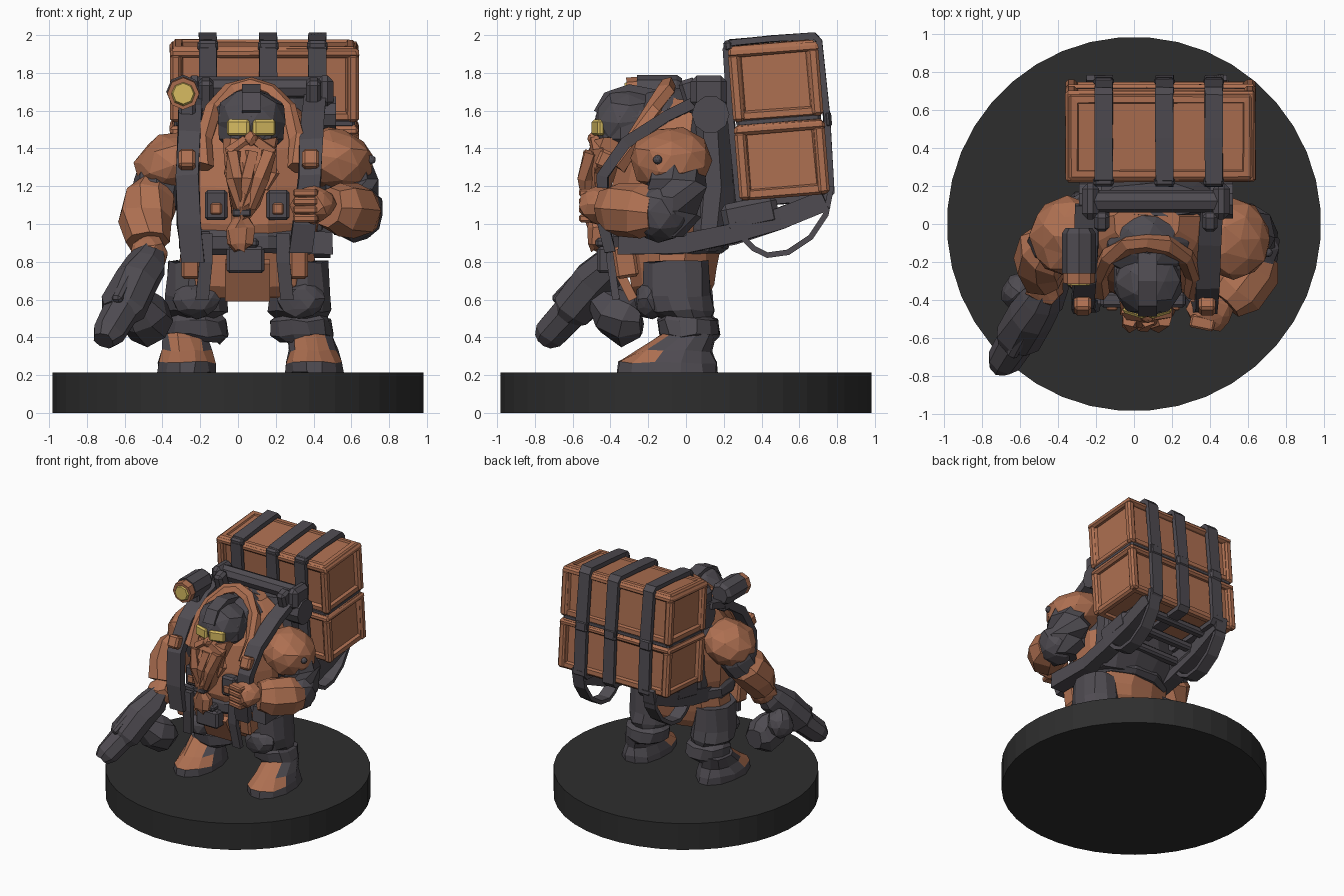
import bpy, bmesh, math, random
from mathutils import Vector, Matrix, Euler

if "Cube" in bpy.data.objects:
    bpy.data.objects.remove(bpy.data.objects["Cube"])

random.seed(4)


def material(name, rgb):
    m = bpy.data.materials.new(name)
    m.diffuse_color = (*rgb, 1)
    m.use_nodes = True
    m.node_tree.nodes["Principled BSDF"].inputs["Base Color"].default_value = m.diffuse_color
    return m


ORANGE = material("burnt_orange", (0.42, 0.16, 0.082))
GREY = material("dark_grey", (0.078, 0.071, 0.083))
YELLOW = material("lens_yellow", (0.68, 0.5, 0.12))
BLACK = material("base_black", (0.027, 0.027, 0.027))


def finish(name, bm, mat, rough=0.0, mat2=None, rule=None, matrix=None):
    """Jitter, recalculate normals, paint by rule and link the object."""
    for v in bm.verts:
        v.co += Vector([random.uniform(-rough, rough) for _ in range(3)])
    if matrix:
        bm.transform(matrix)
    bmesh.ops.recalc_face_normals(bm, faces=bm.faces)
    if rule:
        for f in bm.faces:
            f.material_index = int(rule(f.calc_center_median(), f.normal))
    me = bpy.data.meshes.new(name)
    bm.to_mesh(me)
    bm.free()
    me.materials.append(mat)
    if mat2:
        me.materials.append(mat2)
    ob = bpy.data.objects.new(name, me)
    bpy.context.collection.objects.link(ob)
    return ob


def skin(name, rings, mat, closed=False, **kw):
    """Bridge equal-sized rings of points into a solid."""
    bm = bmesh.new()
    vs = [[bm.verts.new(p) for p in r] for r in rings]
    n = len(vs[0])
    for a, b in zip(vs, vs[1:] + (vs[:1] if closed else [])):
        for i in range(n):
            bm.faces.new((a[i], a[(i + 1) % n], b[(i + 1) % n], b[i]))
    if not closed:
        bm.faces.new(vs[0])
        bm.faces.new(vs[-1])
    return finish(name, bm, mat, **kw)


def loft(name, rows, mat, n=12, **kw):
    """Stacked horizontal ellipses: (cx, cy, z, rx, ry)."""
    a = [2 * math.pi * (i + 0.5) / n for i in range(n)]
    rings = [[(cx + rx * math.cos(t), cy + ry * math.sin(t), z) for t in a]
             for cx, cy, z, rx, ry in rows]
    return skin(name, rings, mat, **kw)


def tangents(pts, closed=False):
    k = len(pts)
    if closed:
        return [(pts[(i + 1) % k] - pts[i - 1]).normalized() for i in range(k)]
    return [(pts[min(i + 1, k - 1)] - pts[max(i - 1, 0)]).normalized() for i in range(k)]


def tube(name, rows, mat, n=8, **kw):
    """Round limb through points with radii: (x, y, z, r)."""
    pts = [Vector(r[:3]) for r in rows]
    rings = []
    for p, t, r in zip(pts, tangents(pts), rows):
        q = t.to_track_quat('Z', 'Y')
        rings.append([p + q @ Vector((r[3] * math.cos(a), r[3] * math.sin(a), 0))
                      for a in (2 * math.pi * i / n for i in range(n))])
    return skin(name, rings, mat, **kw)


def ribbon(name, pts, w, t, mat, closed=False, **kw):
    """Flat strap whose width runs along x."""
    pts = [Vector(p) for p in pts]
    X, rings = Vector((w / 2, 0, 0)), []
    for p, d in zip(pts, tangents(pts, closed)):
        nrm = d.cross(Vector((1, 0, 0))).normalized() * t / 2
        rings.append([p - X - nrm, p + X - nrm, p + X + nrm, p - X + nrm])
    return skin(name, rings, mat, closed=closed, **kw)


def blob(name, c, r, mat, rot=(0, 0, 0), rough=0.01, **kw):
    bm = bmesh.new()
    bmesh.ops.create_icosphere(bm, subdivisions=2, radius=1)
    bm.transform(Matrix.LocRotScale(Vector(c), Euler(rot), Vector(r)))
    return finish(name, bm, mat, rough=rough, **kw)


def box(name, c, s, mat, rot=(0, 0, 0), bevel=0.015, inset=0, **kw):
    bm = bmesh.new()
    bmesh.ops.create_cube(bm, size=1)
    bm.transform(Matrix.Diagonal((*s, 1)))
    faces = bm.faces[:]
    if bevel:
        bmesh.ops.bevel(bm, geom=bm.edges[:], offset=bevel, segments=1, affect='EDGES')
        faces = [f for f in bm.faces if len(f.verts) == 4 and max(map(abs, f.normal)) > 0.99]
    if inset:
        bmesh.ops.inset_individual(bm, faces=faces, thickness=inset)
        bmesh.ops.inset_individual(bm, faces=faces, thickness=0.012, depth=-0.022)
    bm.transform(Matrix.LocRotScale(Vector(c), Euler(rot), None))
    return finish(name, bm, mat, **kw)


# Round display base
loft("base", [(0, 0, 0, .985, .985), (0, 0, .215, .985, .985)], BLACK, n=40)

# Legs, boots and knee pads
for side, cx, fx in (("right", -.22, -.27), ("left", .33, .4)):
    loft(side + "_boot", [(fx, -.1, .21, .16, .27), (fx, -.1, .265, .155, .265),
         (fx, -.06, .33, .13, .2), (fx - .02, .02, .42, .12, .14)], GREY, rough=.008,
         mat2=ORANGE, rule=lambda c, n: c.y < -.15 and c.z > .26)
    loft(side + "_trouser_leg", [(cx + .01, .02, .37, .12, .13), (cx + .01, .02, .41, .17, .16),
         (cx, .01, .49, .165, .165), (cx, 0, .51, .14, .14), (cx, -.03, .54, .17, .18),
         (cx, -.05, .62, .165, .19), (cx, -.05, .8, .15, .18)], GREY, rough=.01)
    blob(side + "_knee_pad", (cx, -.18, .6), (.13, .09, .1), GREY)

# Tunic, belt and torso
loft("tunic_skirt", [(.05, -.07, .61, .27, .19), (.05, -.07, .67, .37, .22),
     (.05, -.07, .76, .38, .235), (.05, -.07, .9, .36, .26)], ORANGE, rough=.01)
loft("belt", [(.06, -.1, .84, .36, .3), (.06, -.1, .87, .385, .33),
     (.06, -.1, .94, .385, .33), (.06, -.1, .97, .36, .3)], GREY, rough=.01)
loft("torso", [(.06, -.09, .85, .34, .28), (.06, -.09, 1.0, .37, .33), (.06, -.08, 1.2, .39, .33),
     (.07, -.06, 1.4, .38, .29), (.07, -.03, 1.58, .28, .22), (.07, 0, 1.67, .17, .14)],
     ORANGE, rough=.012, mat2=GREY, rule=lambda c, n: c.y > .08 and c.z < 1.5)
box("belt_buckle", (.04, -.42, .81), (.2, .1, .14), GREY)
box("buckle_plate", (.04, -.44, .9), (.14, .08, .05), GREY)
ribbon("front_flap", [(.05, -.38, .8), (.05, -.33, .7), (.05, -.28, .6)], .24, .05, ORANGE)
for x, s in ((-.17, -1), (.24, 1)):
    ribbon("belt_tail", [(x, -.4, .95), (x, -.4, .8), (x + .02 * s, -.37, .6)], .07, .04, GREY)
    box("hip_pouch", (x + .08 * s, -.32, .8), (.1, .12, .17), ORANGE, rot=(.15, 0, 0))
    box("chest_pouch", (x * .8 + .02, -.4, 1.1), (.12, .08, .16), GREY)
    box("chest_buckle", (x * .8 + .02, -.44, 1.08), (.06, .03, .06), ORANGE, bevel=.008)

# Hood, helmet, goggles and nose
blob("hood_back", (.07, -.1, 1.53), (.24, .2, .2), GREY)
arch = [(-.25, -.36, 1.3), (-.25, -.27, 1.45), (-.2, -.17, 1.6), (-.1, -.11, 1.7), (0, -.1, 1.73)]
arch += [(-x, y, z) for x, y, z in arch[-2::-1]]
tube("hood_rim", [(x + .07, y, z, .05) for x, y, z in arch], ORANGE, n=6, rough=.008)
blob("helmet", (.07, -.3, 1.54), (.185, .19, .18), GREY)
loft("visor_band", [(.07, -.29, 1.42, .15, .15), (.07, -.29, 1.45, .18, .185),
     (.07, -.29, 1.57, .185, .19), (.07, -.29, 1.6, .17, .17)], GREY, n=10)
ribbon("helmet_crest", [(.07, -.47, 1.59), (.07, -.42, 1.68), (.07, -.3, 1.72),
       (.07, -.15, 1.69)], .1, .04, GREY)
for s in (-1, 1):
    box("goggle_lens", (.07 + .067 * s, -.465, 1.51), (.125, .04, .085), YELLOW,
        rot=(0, 0, .3 * s), bevel=.012)
    tube("moustache", [(.07 + .02 * s, -.48, 1.44, .035), (.07 + .1 * s, -.46, 1.38, .045),
         (.07 + .12 * s, -.46, 1.27, .03), (.06 + .09 * s, -.47, 1.18, .01)], ORANGE, n=5)
blob("nose", (.07, -.485, 1.45), (.035, .035, .04), ORANGE, rough=.004)

# Braided beard
loft("beard", [(.01, -.47, .86, .03, .03), (.01, -.47, .9, .07, .05), (.01, -.47, .98, .075, .05),
     (.01, -.49, 1.03, .045, .04), (.03, -.48, 1.1, .08, .06), (.05, -.47, 1.2, .1, .08),
     (.06, -.44, 1.33, .14, .1), (.07, -.39, 1.45, .15, .1)], ORANGE, n=9, rough=.012)
for x in (-.04, .03, .1):
    tube("beard_lock", [(x * 1.3 + .03, -.5, 1.38, .045), (x + .02, -.53, 1.24, .045),
         (x * .5 + .02, -.52, 1.08, .025)], ORANGE, n=5)
box("beard_clasp", (.02, -.49, 1.06), (.1, .1, .04), GREY, bevel=.008)

# Shoulders and arms
blob("right_shoulder", (-.35, -.06, 1.32), (.21, .21, .16), ORANGE, rot=(0, -.4, 0))
blob("left_shoulder", (.52, -.08, 1.34), (.21, .22, .17), ORANGE, rot=(0, .3, 0))
blob("shoulder_stud", (.7, -.15, 1.34), (.03, .025, .025), GREY, rough=0)
tube("right_upper_arm", [(-.37, -.05, 1.32, .14), (-.42, -.08, 1.2, .145), (-.45, -.11, 1.12, .13)],
     GREY, rough=.01)
tube("right_forearm", [(-.43, -.1, 1.19, .11), (-.46, -.14, 1.13, .15), (-.49, -.2, 1.02, .145),
     (-.48, -.28, .9, .115)], ORANGE, rough=.01)
blob("right_hand", (-.47, -.33, .84), (.1, .1, .1), ORANGE)
tube("left_upper_arm", [(.54, -.07, 1.32, .16), (.59, -.06, 1.2, .165), (.61, -.08, 1.06, .16),
     (.6, -.1, .95, .1)], GREY, rough=.01)
blob("left_elbow", (.62, -.14, 1.06), (.15, .17, .15), GREY)
tube("left_gauntlet", [(.66, -.16, 1.06, .12), (.62, -.24, 1.07, .155), (.54, -.36, 1.08, .145),
     (.48, -.42, 1.09, .11)], ORANGE, rough=.01)
box("gauntlet_clip", (.63, -.36, 1.1), (.06, .1, .07), GREY, rot=(0, 0, -.6))
blob("left_fist", (.4, -.46, 1.1), (.12, .1, .1), ORANGE, rot=(0, 0, -.3))
for k in range(4):
    box("left_finger", (.36, -.52, 1.03 + .045 * k), (.13, .07, .042), ORANGE, rot=(0, 0, -.2),
        bevel=.01)

# Hand cannon
tube("cannon_body", [(-.46, -.34, .86, .07), (-.49, -.4, .78, .11), (-.54, -.49, .69, .125),
     (-.61, -.6, .55, .12), (-.63, -.63, .52, .09)], GREY, n=8, rough=.008)
tube("cannon_barrel", [(-.6, -.58, .57, .1), (-.685, -.72, .42, .09), (-.71, -.755, .38, .06)],
     GREY, n=8, rough=.006)
box("cannon_sight", (-.61, -.63, .66), (.06, .2, .05), GREY, rot=(.75, 0, -.5))
tube("cannon_drum", [(-.56, -.47, .62, .08), (-.5, -.39, .53, .13), (-.46, -.3, .48, .13),
     (-.45, -.24, .48, .08)], GREY, rough=.01)
blob("cannon_stock", (-.6, -.36, .6), (.1, .1, .12), GREY)

# Two stacked crates, leaning forward, with lids and straps
M = Matrix.Translation((.14, .49, 1.553)) @ Matrix.Rotation(.08, 4, 'X')
for label, z in (("lower", -.21), ("upper", .205)):
    box(label + "_crate", (0, 0, z), (.97, .455, .405), ORANGE, inset=.045, matrix=M, rough=.003)
    box(label + "_crate_lid", (0, 0, z + .165), (1.0, .48, .05), ORANGE, matrix=M, rough=.004)
    for x in (-.47, .47):
        for y in (-.21, .21):
            box(label + "_crate_corner", (x, y, z - .02), (.06, .06, .36), ORANGE, matrix=M)
box("crate_seam", (0, 0, -.003), (.96, .45, .05), GREY, matrix=M)
loop = [(-.245, -.41), (-.25, 0), (-.245, .4), (-.225, .425), (0, .43), (.225, .425),
        (.245, .4), (.255, 0), (.245, -.41), (.225, -.43), (0, -.43), (-.225, -.43)]
for x in (-.3, .02, .28):
    ribbon("crate_strap", [(x, y, z) for y, z in loop], .095, .035, GREY, closed=True,
           matrix=M, rough=.003)
    box("strap_buckle_front", (x, -.235, .41), (.11, .05, .06), GREY, matrix=M)
    box("strap_buckle_back", (x, .26, -.02), (.11, .04, .09), GREY, matrix=M)

# Pack frame behind the shoulders
loft("pack_backrest", [(.1, .08, .86, .3, .12), (.1, .12, .98, .36, .18), (.1, .14, 1.2, .36, .16),
     (.1, .13, 1.55, .33, .12), (.1, .13, 1.66, .28, .09)], GREY, rough=.01)
tube("frame_bar", [(-.24, .12, 1.72, .06), (.46, .12, 1.72, .06)], GREY)
for s, x in ((-1, -.23), (1, .46)):
    tube("frame_joint", [(x - .06, .13, 1.58, .1), (x + .06, .13, 1.58, .1)], GREY, n=10)
    box("frame_bracket", (x, .12, 1.7), (.09, .19, .17), GREY, bevel=.03)
    box("frame_post", (x - .06 * s, .03, 1.68), (.08, .1, .18), GREY, rot=(.3, 0, 0), bevel=.02)

# Shoulder straps
ribbon("right_shoulder_strap", [(-.25, .1, 1.66), (-.25, -.1, 1.6), (-.26, -.3, 1.47),
       (-.27, -.42, 1.25), (-.26, -.44, 1.0), (-.24, -.42, .8)], .12, .06, GREY, rough=.006)
ribbon("left_shoulder_strap", [(.41, .12, 1.68), (.4, -.1, 1.57), (.39, -.32, 1.43),
       (.38, -.44, 1.25), (.35, -.44, 1.0), (.33, -.4, .85)], .12, .06, GREY, rough=.006)
for x in (-.27, .385):
    box("strap_clip", (x, -.43, 1.34), (.09, .08, .1), ORANGE, rot=(-.4, 0, 0))

# Under-crate supports and hanging loops
for x in (-.2, .44):
    ribbon("pack_support", [(x, -.36, .9), (x, 0, .9), (x, .25, .95), (x, .5, 1.03),
           (x, .74, 1.13)], .11, .11, GREY, rough=.008)
    ribbon("hanging_loop", [(x, .77, 1.2), (x, .74, 1.05), (x, .66, .93), (x, .54, .85),
           (x, .43, .835), (x, .36, .87), (x, .28, .95)], .1, .03, GREY)
    box("support_block", (x, .34, 1.05), (.12, .3, .16), GREY, rot=(.2, 0, 0), bevel=.03)
for y in (.3, .45, .6):
    box("support_slat", (.12, y, .97 + (y - .3) * .37 + .04), (.66, .07, .06), GREY)

# Shoulder lamp
tube("lamp_body", [(-.29, -.02, 1.7, .07), (-.29, -.05, 1.7, .09), (-.29, -.26, 1.7, .09)], GREY, n=8)
tube("lamp_rim", [(-.29, -.25, 1.695, .085), (-.29, -.31, 1.69, .085)], ORANGE, n=8)
tube("lamp_lens", [(-.29, -.3, 1.69, .068), (-.29, -.325, 1.69, .055)], YELLOW, n=8)
box("lamp_mount", (-.27, -.12, 1.61), (.09, .14, .12), GREY)
